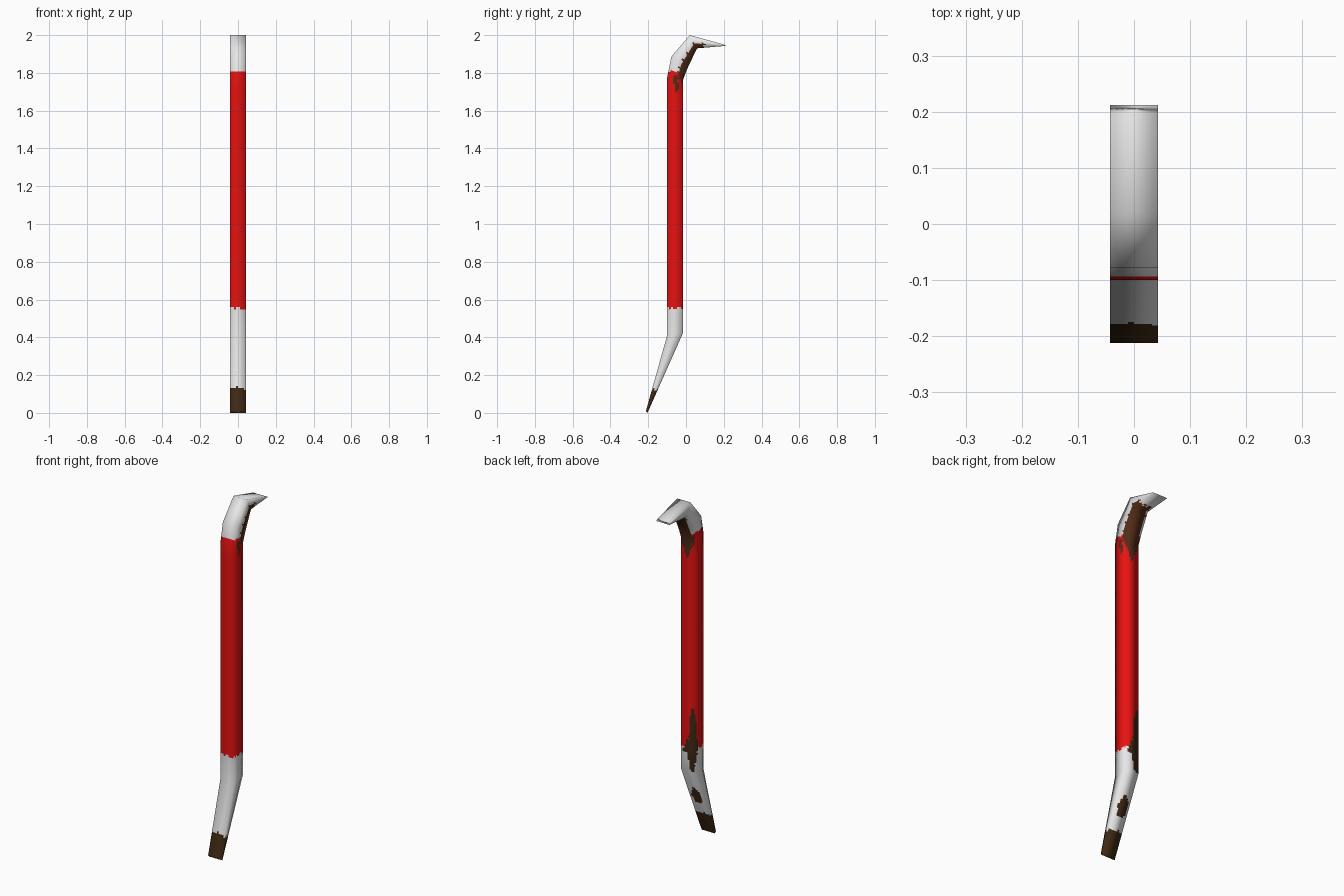
import bpy, bmesh, math, random
from mathutils import Vector

if "Cube" in bpy.data.objects:
    bpy.data.objects.remove(bpy.data.objects["Cube"])

random.seed(4)
HALF_W = 0.0425
PER_SIDE = 8

# Side profile: (front y, front z, back y, back z) from the chisel tip up to the hook tip
KEYS = [(-0.212, 0.010, -0.204, 0.000),
        (-0.100, 0.410, -0.015, 0.425),
        (-0.100, 0.560, -0.015, 0.560),
        (-0.100, 1.700, -0.015, 1.700),
        (-0.100, 1.775, -0.015, 1.765),
        (-0.078, 1.885, 0.006, 1.820),
        (0.020, 2.000, 0.058, 1.930),
        (0.198, 1.951, 0.212, 1.943)]


def make_material(name, rgb):
    m = bpy.data.materials.new(name)
    m.diffuse_color = (*rgb, 1)
    m.use_nodes = True
    m.node_tree.nodes["Principled BSDF"].inputs["Base Color"].default_value = m.diffuse_color
    return m


materials = [make_material("bare_steel", (0.80, 0.80, 0.80)),
             make_material("red_paint", (0.80, 0.006, 0.006)),
             make_material("rust", (0.085, 0.026, 0.009)),
             make_material("dark_rust", (0.05, 0.022, 0.007))]
STEEL, RED, RUST, DARK = range(4)


def side_normals(col, sign):
    """Outward side-view normal at each key, averaged between neighbouring segments."""
    pts = [Vector((k[col], k[col + 1])) for k in KEYS]
    segs = [(b - a).normalized() for a, b in zip(pts, pts[1:])]
    out = []
    for i in range(len(pts)):
        t = (segs[max(i - 1, 0)] + segs[min(i, len(segs) - 1)]).normalized()
        out.append(Vector((0, sign * t.y, -sign * t.x)))
    return out


front_n, back_n = side_normals(0, -1), side_normals(2, 1)

# Square cross-section as (u, v) points, v = +1 at the back
section = []
for i in range(PER_SIDE):
    t = -1 + 2 * i / PER_SIDE
    section.append((t, -1))
section += [(1, -1 + 2 * i / PER_SIDE) for i in range(PER_SIDE)]
section += [(1 - 2 * i / PER_SIDE, 1) for i in range(PER_SIDE)]
section += [(-1, 1 - 2 * i / PER_SIDE) for i in range(PER_SIDE)]
N = len(section)


def pick_colour(c, u, v):
    """Paint rule: red grip, bare ends, rust patches on tip and back."""
    y, z = c.y, c.z
    n = random.uniform(-1, 1)
    a = math.degrees(math.atan2(u, v)) + 4 * n      # 0 = back, 90 = +x side
    zn = z + 0.006 * n
    # chisel tip
    if zn < 0.125 + 0.012 * (1 - abs(u)):
        return DARK
    # small spot on the tapered back
    if v > 0.95 and ((u + 0.05) / 0.7) ** 2 + ((zn - 0.25) / 0.055) ** 2 < 1:
        return DARK
    # patch at the lower end of the grip
    if 0.53 < zn < 0.61 and -72 < a < 40 - (zn - 0.53) * 500:
        return DARK
    if 0.58 < zn < 0.80:
        w = 32 * math.sqrt((0.80 - zn) / 0.22)
        if abs(a + 36) < w:
            return DARK
    if 0.42 < zn <= 0.55 and abs(a + 32) < 6 + (zn - 0.42) * 300:
        return DARK
    # patch under the hook, with two runs down the grip
    if z > 1.65 and y < 0.10 + 0.01 * n:
        if z > 1.78 and -38 < a < 80 and (v > 0.3 or u > 0.95):
            return RUST
        if 1.70 < zn <= 1.79 and abs(a - 84) < 10 + (zn - 1.70) * 100:
            return RUST
        if 1.66 < zn <= 1.79 and abs(a - 5) < 8 + (zn - 1.66) * 420:
            return RUST
    return RED if 0.555 < z + 0.004 * n < 1.81 else STEEL


# Crowbar body: loft the square section along the profile in fine rings
bm = bmesh.new()
rings, normals = [], []
for k in range(len(KEYS) - 1):
    a, b = KEYS[k], KEYS[k + 1]
    length = math.hypot(b[0] - a[0], b[1] - a[1])
    steps = max(2, round(length / 0.0115))
    last = k == len(KEYS) - 2
    for s in range(steps + (1 if last else 0)):
        t = s / steps
        fy, fz, by, bz = (p + (q - p) * t for p, q in zip(a, b))
        nf = front_n[k].lerp(front_n[k + 1], t).normalized()
        nb = back_n[k].lerp(back_n[k + 1], t).normalized()
        ring = []
        for u, v in section:
            w = (v + 1) / 2
            ring.append(bm.verts.new((u * HALF_W, fy + (by - fy) * w, fz + (bz - fz) * w)))
            n = Vector((u, 0, 0)) + (nb * v if v > 0 else nf * -v)
            normals.append(n.normalized())
        rings.append(ring)

for r0, r1 in zip(rings, rings[1:]):
    for i in range(N):
        j = (i + 1) % N
        f = bm.faces.new((r0[i], r0[j], r1[j], r1[i]))
        u = (section[i][0] + section[j][0]) / 2
        v = (section[i][1] + section[j][1]) / 2
        f.material_index = pick_colour(f.calc_center_median(), u, v)
        f.smooth = True

# Thin end caps
bm.faces.new(rings[0][::-1]).material_index = RUST
bm.faces.new(rings[-1]).material_index = STEEL

mesh = bpy.data.meshes.new("crowbar")
bm.to_mesh(mesh)
bm.free()
for m in materials:
    mesh.materials.append(m)
mesh.normals_split_custom_set_from_vertices(normals)
bar = bpy.data.objects.new("crowbar", mesh)
bpy.context.collection.objects.link(bar)
